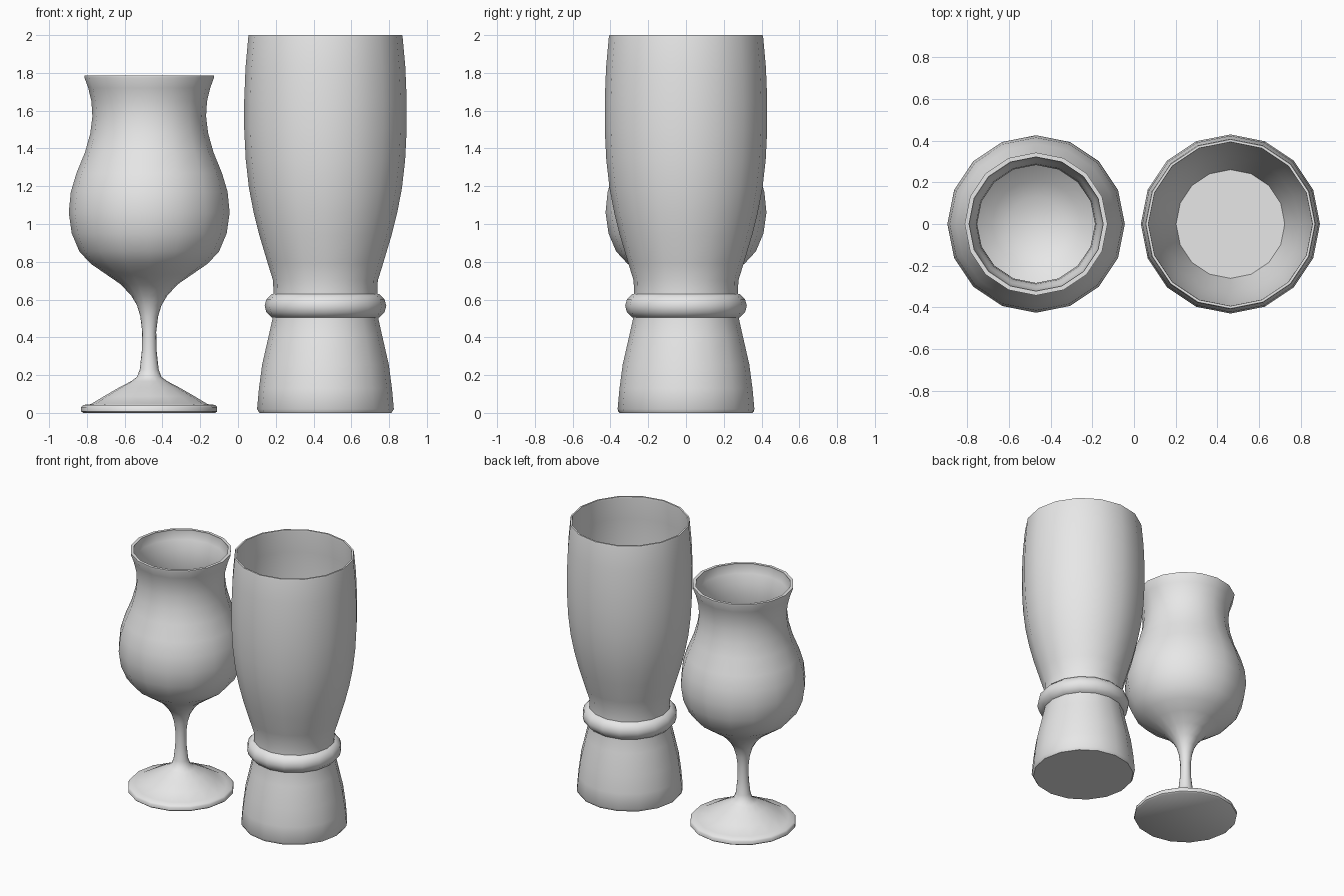
import bpy, math

cube = bpy.data.objects.get("Cube")
if cube:
    bpy.data.objects.remove(cube, do_unlink=True)

SIDES = 16

grey = bpy.data.materials.new("plain_grey")
grey.use_nodes = True
grey.diffuse_color = (0.8, 0.8, 0.8, 1)
grey.node_tree.nodes["Principled BSDF"].inputs["Base Color"].default_value = (0.8, 0.8, 0.8, 1)


def lathe(name, profile, x, angle=46):
    """Spin (radius, height) points about a vertical axis; radius 0 ends are closed by a flat cap."""
    verts, faces = [], []
    for r, z in profile:
        for i in range(SIDES):
            a = math.tau * i / SIDES
            verts.append((r * math.cos(a), r * math.sin(a), z))
    for k in range(len(profile) - 1):
        for i in range(SIDES):
            j = (i + 1) % SIDES
            low, high = k * SIDES, (k + 1) * SIDES
            faces.append((low + i, low + j, high + j, high + i))
    last = (len(profile) - 1) * SIDES
    faces.append(tuple(reversed(range(SIDES))))
    faces.append(tuple(range(last, last + SIDES)))
    mesh = bpy.data.meshes.new(name)
    mesh.from_pydata(verts, [], faces)
    mesh.materials.append(grey)
    obj = bpy.data.objects.new(name, mesh)
    obj.location.x = x
    bpy.context.collection.objects.link(obj)
    shade(obj, angle)
    return obj


def shade(obj, angle):
    bpy.ops.object.select_all(action='DESELECT')
    obj.select_set(True)
    bpy.context.view_layer.objects.active = obj
    bpy.ops.object.shade_smooth_by_angle(angle=math.radians(angle))


def inner_wall(outer, thickness):
    """Inside of a bowl: the outer profile pulled in, running from the rim down."""
    return [(r - thickness, z) for r, z in reversed(outer)]


# Tulip glass: foot, stem, bowl outside, rim, bowl inside
TULIP_X = -0.47
foot = [(0.35, 0), (0.36, 0.008), (0.36, 0.03), (0.35, 0.042), (0.31, 0.046)]
stem = [(0.24, 0.088), (0.16, 0.134), (0.095, 0.168), (0.065, 0.19), (0.05, 0.23),
        (0.039, 0.33), (0.037, 0.43), (0.047, 0.51), (0.065, 0.57)]
bowl = [(0.095, 0.62), (0.15, 0.68), (0.23, 0.735), (0.31, 0.79), (0.37, 0.855),
        (0.41, 0.95), (0.426, 1.06), (0.415, 1.17), (0.385, 1.27), (0.34, 1.38),
        (0.312, 1.48), (0.301, 1.57), (0.306, 1.65), (0.323, 1.72), (0.343, 1.775)]
rim = [(0.343, 1.785), (0.322, 1.785)]
lathe("tulip_glass", foot + stem + bowl + rim + inner_wall(bowl[1:], 0.018), TULIP_X)

# Tall beer glass: flared solid base, waist, tall wall, rim, inside with flat floor
TALL_X = 0.463
base = [(0.35, 0), (0.362, 0.02), (0.352, 0.13), (0.335, 0.257), (0.3, 0.41), (0.28, 0.5),
        (0.275, 0.6)]
wall = [(0.277, 0.7), (0.305, 0.79), (0.35, 0.94), (0.38, 1.06), (0.405, 1.19),
        (0.422, 1.34), (0.43, 1.5), (0.43, 1.66), (0.423, 1.83), (0.409, 1.985)]
rim = [(0.406, 2.0), (0.394, 2.0)]
lathe("tall_glass", base + wall + rim + inner_wall(wall, 0.016), TALL_X)

# Rounded ring around the waist of the tall glass
bpy.ops.mesh.primitive_torus_add(major_segments=SIDES, minor_segments=12,
                                 major_radius=0.252, minor_radius=0.07,
                                 location=(TALL_X, 0, 0.567))
ring = bpy.context.object
ring.name = "tall_glass_ring"
ring.data.materials.append(grey)
shade(ring, 46)
